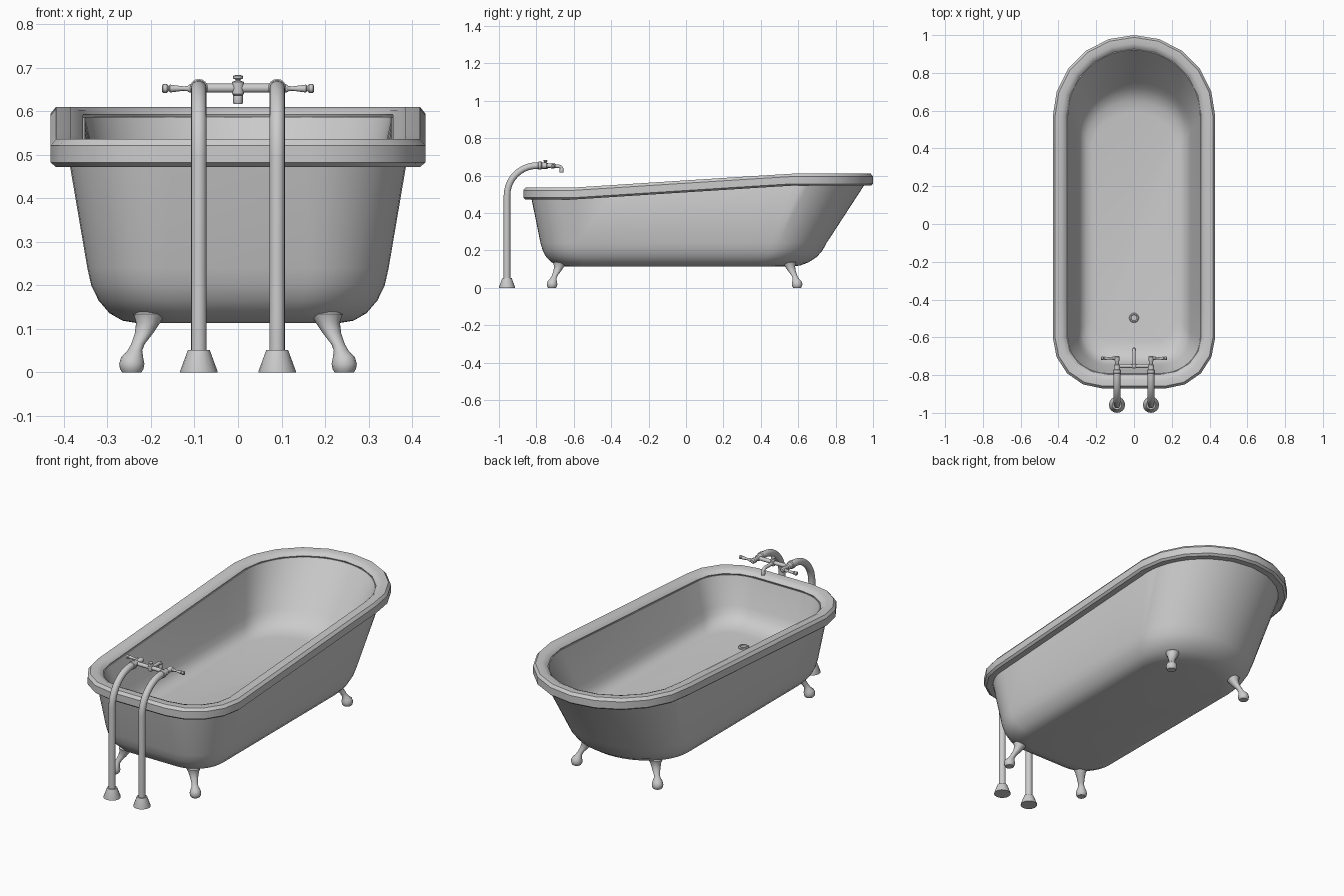
import bpy, math
from mathutils import Vector

if "Cube" in bpy.data.objects:
    bpy.data.objects.remove(bpy.data.objects["Cube"])

def loft(name, rings, caps=True, loop=False):
    """Skin a list of equal-length point rings into one mesh."""
    n, m = len(rings[0]), len(rings)
    verts = [p for r in rings for p in r]
    faces = []
    for i in range(m if loop else m - 1):
        a, b = i * n, ((i + 1) % m) * n
        faces += [(a + j, a + (j + 1) % n, b + (j + 1) % n, b + j) for j in range(n)]
    if caps and not loop:
        faces += [tuple(reversed(range(n))), tuple(range((m - 1) * n, m * n))]
    me = bpy.data.meshes.new(name)
    me.from_pydata(verts, [], faces)
    ob = bpy.data.objects.new(name, me)
    bpy.context.collection.objects.link(ob)
    bpy.ops.object.select_all(action='DESELECT')
    ob.select_set(True)
    bpy.context.view_layer.objects.active = ob
    bpy.ops.object.mode_set(mode='EDIT')
    bpy.ops.mesh.select_all(action='SELECT')
    bpy.ops.mesh.normals_make_consistent(inside=False)
    bpy.ops.object.mode_set(mode='OBJECT')
    bpy.ops.object.shade_smooth_by_angle(angle=math.radians(35))
    return ob

def lathe(name, profile, loc, axis, sides=16):
    """Revolve (radius, distance) pairs about an axis through loc."""
    q = Vector((0, 0, 1)).rotation_difference(Vector(axis))
    rings = [[Vector(loc) + q @ Vector((r * math.cos(t), r * math.sin(t), h))
              for t in (2 * math.pi * k / sides for k in range(sides))] for r, h in profile]
    return loft(name, rings)

def tube(name, x, path, radius, sides=14):
    """Sweep a circle along a (y, z) path."""
    rings = []
    for i, (y, z) in enumerate(path):
        a, b = path[max(i - 1, 0)], path[min(i + 1, len(path) - 1)]
        nrm = Vector((0, -(b[1] - a[1]), b[0] - a[0])).normalized()
        rings.append([Vector((x, y, z)) + radius * (Vector((1, 0, 0)) * math.cos(t) + nrm * math.sin(t))
                      for t in (2 * math.pi * k / sides for k in range(sides))])
    return loft(name, rings)

def arc(cy, cz, r, a0, a1, n):
    return [(cy + r * math.cos(math.radians(a0 + (a1 - a0) * i / n)),
             cz + r * math.sin(math.radians(a0 + (a1 - a0) * i / n))) for i in range(n + 1)]

def rim_top(y):
    return 0.536 + 0.074 * min(max((y + 0.6) / 1.16, 0), 1)

def outline(w, yf, yb, z, on_rim, nf, nb):
    """Tub plan: flat front, rounded front corners, elliptical back."""
    f = (0.17 if on_rim else 0.2) * w / 0.43
    cf = -0.6 if on_rim else yf + 0.24 * (w / 0.43)
    cb = yb - w if on_rim else yb - w * 0.85
    half = []
    for i in range(nf + 1):
        t = math.pi / 2 * i / nf
        half.append((f + (w - f) * math.sin(t), cf - (cf - yf) * math.cos(t)))
    half += [(w, cf + (cb - cf) * i / 6) for i in range(1, 6)]
    for i in range(nb + 1):
        t = math.pi / 2 * i / nb
        half.append((w * math.cos(t), cb + (yb - cb) * math.sin(t)))
    pts = half[:-1] + [(0, yb)] + [(-x, y) for x, y in reversed(half[:-1])]
    return [Vector((x, y, rim_top(y) + z if on_rim else z)) for x, y in pts]

def inset(d, z, nf, nb):
    return outline(0.43 - d, -0.87 + d, 1.0 - d, z, True, nf, nb)

# Basin: outer shell up to the rim, then the inner wall down to the raised floor
outer = [(0.235, -0.65, 0.56, 0.114), (0.265, -0.685, 0.61, 0.119), (0.295, -0.718, 0.655, 0.136),
         (0.32, -0.748, 0.70, 0.165), (0.337, -0.766, 0.73, 0.20), (0.346, -0.778, 0.752, 0.24)]
inner = [(0.302, -0.745, 0.75, 0.37), (0.29, -0.728, 0.72, 0.335), (0.276, -0.706, 0.69, 0.311),
         (0.252, -0.67, 0.65, 0.292), (0.22, -0.62, 0.59, 0.284)]
rings = [outline(*r, False, 10, 14) for r in outer]
rings += [inset(0.043, -0.055, 10, 14), inset(0.055, -0.03, 10, 14), inset(0.079, -0.023, 10, 14)]
rings += [outline(*r, False, 10, 14) for r in inner]
loft("basin", rings)

# Rolled rim with coarse corner segments
rim = [(0.012, -0.064), (0, -0.054), (0, -0.015), (0.012, 0), (0.045, 0),
       (0.063, -0.007), (0.074, -0.018), (0.065, -0.04), (0.045, -0.064)]
loft("rim", [inset(d, z, 4, 5) for d, z in rim], loop=True)

# Drain
lathe("drain", [(0.026, -0.004), (0.026, 0.006), (0.022, 0.01), (0.017, 0.01),
                (0.015, 0.004)], (0, -0.497, 0.284), (0, 0, 1))

# Claw feet: (outward shift, height, radius), leaning away from the tub
foot = [(-0.002, 0.145, 0.02), (-0.002, 0.134, 0.037), (0.001, 0.115, 0.028), (0.011, 0.09, 0.021),
        (0.025, 0.065, 0.0155), (0.032, 0.05, 0.017), (0.038, 0.036, 0.025),
        (0.039, 0.02, 0.029), (0.039, 0.008, 0.027), (0.039, 0, 0.022)]
for sx, side in ((-1, "left"), (1, "right")):
    for y0, sy, end in ((-0.677, -1, "front"), (0.555, 1, "back")):
        loft(f"{end}_foot_{side}",
             [[Vector((sx * (0.205 + s) + r * math.cos(t), y0 + sy * s + r * math.sin(t), z))
               for t in (2 * math.pi * k / 14 for k in range(14))] for s, z, r in foot])

# Supply pipes, valves and lever handles
for sx, side in ((-1, "left"), (1, "right")):
    x = sx * 0.09
    lathe(f"pipe_base_{side}", [(0.043, 0), (0.043, 0.003), (0.025, 0.052), (0.018, 0.052)],
          (x, -0.957, 0), (0, 0, 1))
    tube(f"supply_pipe_{side}", x, [(-0.957, 0.02)] + arc(-0.797, 0.493, 0.16, 180, 90, 10)
         + [(-0.775, 0.653)], 0.018)
    lathe(f"valve_{side}", [(0.018, 0), (0.021, 0.003), (0.021, 0.018), (0.017, 0.022), (0.016, 0.045),
                            (0.011, 0.05), (0.011, 0.065), (0.014, 0.07), (0.014, 0.088), (0.009, 0.094)],
          (x, -0.792, 0.653), (0, 1, 0))
    lathe(f"handle_{side}", [(0.009, 0), (0.009, 0.022), (0.006, 0.026), (0.005, 0.035), (0.009, 0.066),
                             (0.006, 0.069), (0.01, 0.073), (0.01, 0.082), (0.006, 0.085)],
          (x, -0.711, 0.652), (sx, 0, 0), 12)

# Crossbar, central mixer and spout
lathe("crossbar", [(0.0105, -0.09), (0.0105, 0.09)], (0, -0.752, 0.653), (1, 0, 0))
lathe("mixer", [(0.009, -0.02), (0.014, -0.015), (0.014, 0.012), (0.006, 0.015), (0.006, 0.018),
                (0.011, 0.02), (0.011, 0.026), (0.006, 0.028)], (0, -0.752, 0.655), (0, 0, 1))
tube("spout", 0, [(-0.752, 0.65), (-0.71, 0.65)] + arc(-0.682, 0.633, 0.017, 90, 0, 5)
     + [(-0.665, 0.628)], 0.009)
lathe("spout_tip", [(0.01, 0), (0.011, 0.002), (0.011, 0.02), (0.009, 0.023)],
      (0, -0.665, 0.617), (0, 0, 1), 12)
